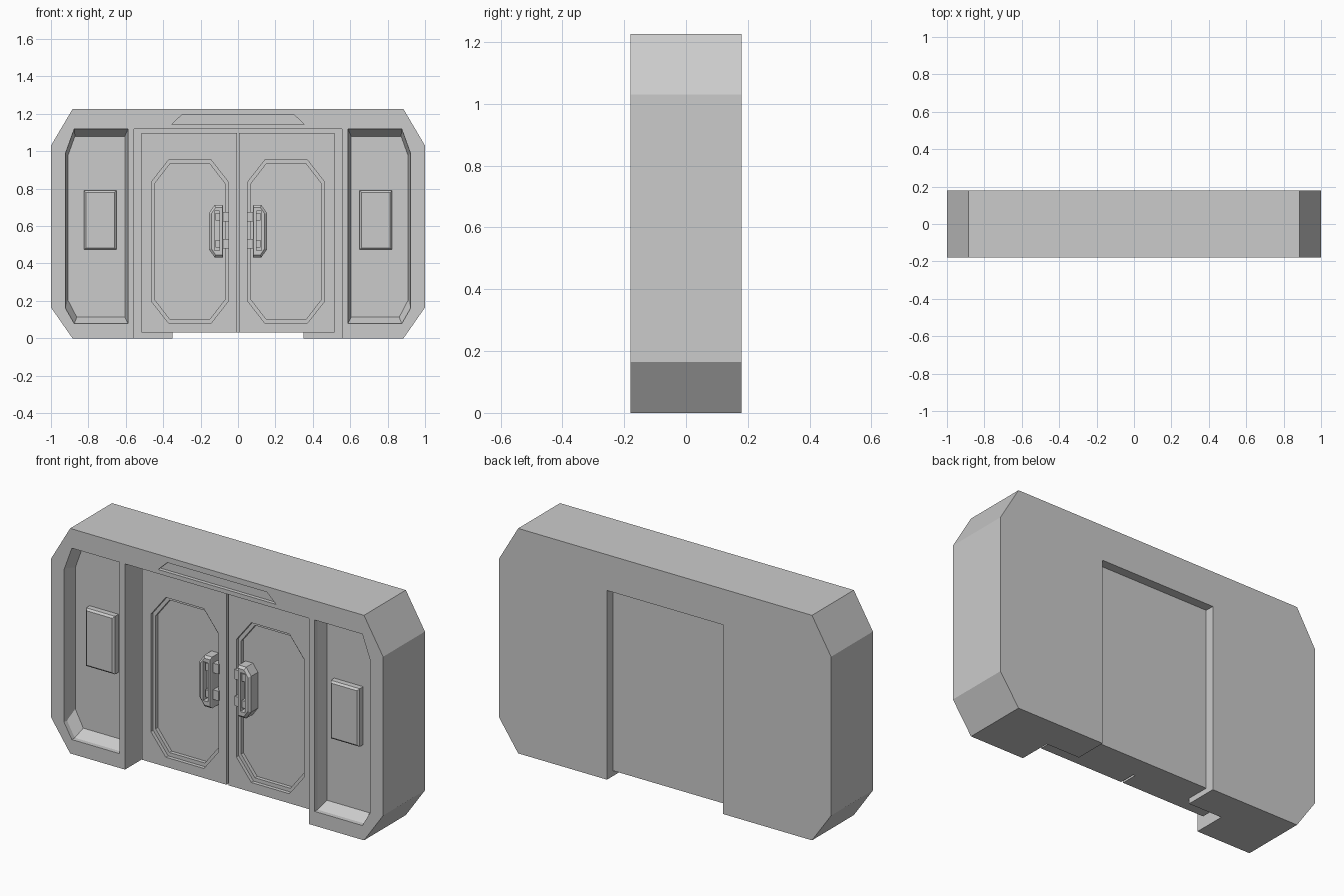
import bpy, bmesh

if "Cube" in bpy.data.objects:
    bpy.data.objects.remove(bpy.data.objects["Cube"])


def loft(name, sections):
    """Solid through (x, z) outlines placed at successive y depths."""
    bm = bmesh.new()
    rings = [[bm.verts.new((x, y, z)) for x, z in pts] for pts, y in sections]
    for a, b in zip(rings, rings[1:]):
        n = len(a)
        for i in range(n):
            j = (i + 1) % n
            bm.faces.new((a[i], a[j], b[j], b[i]))
    bm.faces.new(rings[0])
    bm.faces.new(rings[-1])
    bmesh.ops.recalc_face_normals(bm, faces=bm.faces[:])
    me = bpy.data.meshes.new(name)
    bm.to_mesh(me)
    bm.free()
    ob = bpy.data.objects.new(name, me)
    bpy.context.collection.objects.link(ob)
    return ob


def rect(x0, x1, z0, z1):
    return [(x0, z0), (x1, z0), (x1, z1), (x0, z1)]


def box(name, x0, x1, y0, y1, z0, z1):
    r = rect(x0, x1, z0, z1)
    return loft(name, [(r, y0), (r, y1)])


def octagon(x0, x1, z0, z1, cx, cz):
    return [(x0 + cx, z0), (x1 - cx, z0), (x1, z0 + cz), (x1, z1 - cz),
            (x1 - cx, z1), (x0 + cx, z1), (x0, z1 - cz), (x0, z0 + cz)]


def flip(pts, s):
    return [(s * x, z) for x, z in pts]


def cut(ob, cutter):
    m = ob.modifiers.new("cut", 'BOOLEAN')
    m.operation, m.solver, m.object = 'DIFFERENCE', 'EXACT', cutter
    bpy.context.view_layer.objects.active = ob
    bpy.ops.object.modifier_apply(modifier=m.name)
    bpy.data.objects.remove(cutter)


# Wall frame with front pocket, rear doorway and header slot
outline = octagon(-1, 1, 0, 1.225, 0.115, 0.18)
outline = [(x, 1.03 if 1 < z < 1.1 else 0.165 if 0.1 < z < 0.3 else z) for x, z in outline]
frame = loft("wall_frame", [(outline, -0.18), (outline, 0.18)])
cut(frame, box("pocket_cutter", -0.555, 0.555, -0.3, 0, -0.1, 1.12))
cut(frame, box("doorway_cutter", -0.35, 0.35, -0.05, 0.3, -0.1, 1.03))
slot = [(-0.355, 1.143), (0.355, 1.143), (0.30, 1.195), (-0.30, 1.195)]
cut(frame, loft("header_cutter", [(slot, -0.3), (slot, -0.16)]))

# Panel filling the rear doorway
box("rear_door_panel", -0.35, 0.35, 0, 0.13, 0.03, 1.03)

for s, side in ((-1, "left"), (1, "right")):
    # Side bay with sloped walls
    rim = [(0.588, 0.078), (0.875, 0.078), (0.922, 0.16), (0.922, 0.99), (0.875, 1.12), (0.588, 1.12)]
    floor = [(0.605, 0.113), (0.862, 0.113), (0.91, 0.205), (0.91, 0.975), (0.872, 1.08), (0.605, 1.08)]
    cut(frame, loft("bay_cutter", [(flip(rim, s), -0.3), (flip(rim, s), -0.155), (flip(floor, s), -0.10)]))

    # Raised control screen in the bay
    base = flip(rect(0.65, 0.824, 0.474, 0.79), s)
    face = flip(rect(0.66, 0.814, 0.484, 0.78), s)
    loft(side + "_control_screen", [(base, -0.09), (base, -0.13), (face, -0.14)])

    # Door leaf with stepped octagonal inset
    x0, x1 = sorted((s * 0.006, s * 0.515))
    leaf = box(side + "_door_leaf", x0, x1, -0.09, 0, 0.03, 1.097)
    outer = flip(octagon(0.053, 0.462, 0.082, 0.952, 0.09, 0.115), s)
    inner = flip(octagon(0.068, 0.447, 0.102, 0.932, 0.083, 0.107), s)
    cut(leaf, loft("inset_cutter", [(outer, -0.2), (outer, -0.07), (inner, -0.07), (inner, -0.05)]))

    # Handle body with slot
    body = [(0.08, 0.433), (0.125, 0.433), (0.155, 0.475), (0.155, 0.67), (0.125, 0.712), (0.08, 0.712)]
    front = [(0.084, 0.445), (0.119, 0.445), (0.143, 0.48), (0.143, 0.665), (0.119, 0.70), (0.084, 0.70)]
    handle = loft(side + "_handle", [(flip(body, s), -0.05), (flip(body, s), -0.108), (flip(front, s), -0.12)])
    cut(handle, loft("slot_cutter", [(flip(rect(0.098, 0.126, 0.468, 0.68), s), y) for y in (-0.2, -0.085)]))

    # Slot blocks and hinge clips
    for n, z in ((1, 0.505), (2, 0.65)):
        a, b = sorted((s * 0.10, s * 0.12))
        box(f"{side}_grip_block_{n}", a, b, -0.11, -0.08, z - 0.02, z + 0.02)
        a, b = sorted((s * 0.048, s * 0.084))
        box(f"{side}_handle_clip_{n}", a, b, -0.10, -0.06, z - 0.026, z + 0.026)
